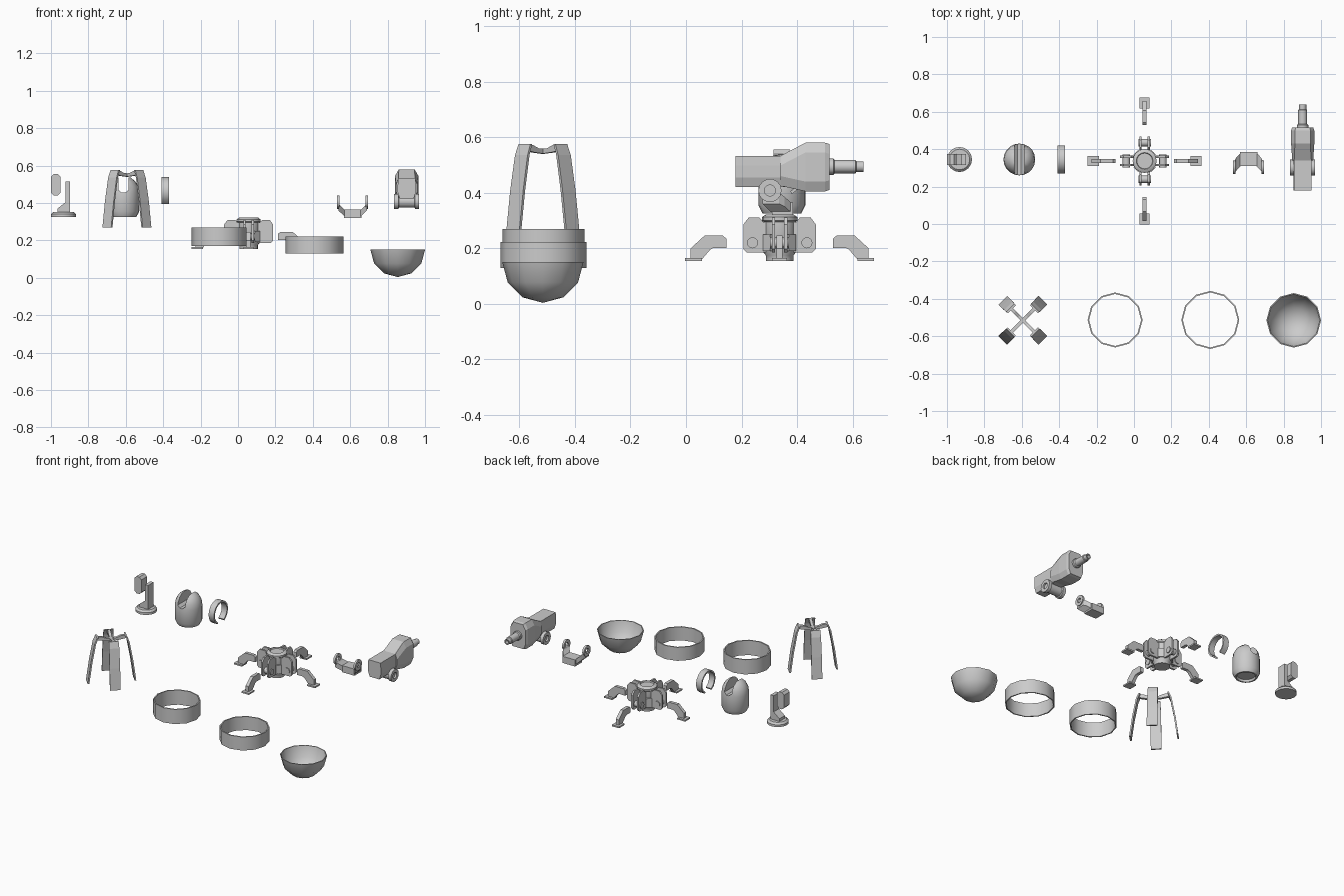
import bpy, bmesh, math
from mathutils import Matrix, Vector

if "Cube" in bpy.data.objects:
    bpy.data.objects.remove(bpy.data.objects["Cube"])

T, RZ = Matrix.Translation, lambda a: Matrix.Rotation(math.radians(a), 4, 'Z')
X_AXIS = Matrix(((0, 0, 1, 0), (1, 0, 0, 0), (0, 1, 0, 0), (0, 0, 0, 1)))   # local z -> world x
UPRIGHT = Matrix.Rotation(math.pi / 2, 4, 'X')                              # xy profile -> xz plane


def finish(name, bm, m=Matrix(), smooth=None):
    bmesh.ops.remove_doubles(bm, verts=bm.verts, dist=1e-5)
    bm.transform(m)
    bmesh.ops.recalc_face_normals(bm, faces=bm.faces)
    me = bpy.data.meshes.new(name)
    bm.to_mesh(me)
    bm.free()
    ob = bpy.data.objects.new(name, me)
    bpy.context.collection.objects.link(ob)
    if smooth:
        bpy.ops.object.select_all(action='DESELECT')
        ob.select_set(True)
        bpy.context.view_layer.objects.active = ob
        bpy.ops.object.shade_smooth_by_angle(angle=math.radians(smooth))
    return ob


def loft(name, sections, m=Matrix()):
    bm = bmesh.new()
    rows = [[bm.verts.new(p) for p in s] for s in sections]
    n = len(rows[0])
    for a, b in zip(rows, rows[1:]):
        for i in range(n):
            bm.faces.new((a[i], a[(i + 1) % n], b[(i + 1) % n], b[i]))
    bm.faces.new(rows[0])
    bm.faces.new(rows[-1])
    return finish(name, bm, m)


def prism(name, pts, depth, m=Matrix()):
    """Profile in xz, extruded evenly along y."""
    return loft(name, [[(x, s * depth / 2, z) for x, z in pts] for s in (-1, 1)], m)


def box(name, lo, hi, m=Matrix()):
    pts = [(lo[0], lo[2]), (hi[0], lo[2]), (hi[0], hi[2]), (lo[0], hi[2])]
    return prism(name, pts, hi[1] - lo[1], m @ T((0, (lo[1] + hi[1]) / 2, 0)))


def lathe(name, prof, m, seg=16, start=0, span=360, smooth=40):
    """Closed (r, z) profile turned about z, optionally through part of a turn."""
    bm = bmesh.new()
    full, n = span == 360, len(prof)
    rows = []
    for k in range(seg if full else seg + 1):
        a = math.radians(start + span * k / seg)
        rows.append([bm.verts.new((r * math.cos(a), r * math.sin(a), z)) for r, z in prof])
    pairs = zip(rows, rows[1:] + rows[:1]) if full else zip(rows, rows[1:])
    for a, b in pairs:
        for i in range(n):
            j = (i + 1) % n
            if prof[i][0] > 0 or prof[j][0] > 0:
                bm.faces.new((a[i], a[j], b[j], b[i]))
    if not full:
        bm.faces.new(rows[0])
        bm.faces.new(rows[-1])
    bmesh.ops.dissolve_degenerate(bm, edges=bm.edges, dist=1e-6)
    return finish(name, bm, m, smooth)


def disc(name, r, z0, z1, m, seg=16):
    return lathe(name, [(0, z0), (r, z0), (r, z1), (0, z1)], m, seg)


# Bowl shell
R, t = 0.146, 0.006
ang = [math.radians(a) for a in (0, 30, 60, 90)]
outer = [(max(R * math.cos(a), 0) if a < 1.5 else 0, -R * math.sin(a)) for a in ang]
inner = [(r * (R - t) / R, z * (R - t) / R) for r, z in reversed(outer)]
lathe('bowl_shell', outer + inner, T((0.854, -0.515, 0.15)), 12)

# Two loose bands
for name, x, r, z0, z1 in (('upper_band', -0.101, 0.147, 0.17, 0.27),
                           ('lower_band', 0.408, 0.155, 0.13, 0.222)):
    lathe(name, [(r - 0.008, z0), (r, z0), (r, z1), (r - 0.008, z1)], T((x, -0.513, 0)), 12)

# Four-strap cage joined by a cross
for k in range(4):
    m = T((-0.594, -0.515, 0)) @ RZ(45 + 90 * k)
    path = [(0.152, 0.27, 0.033), (0.133, 0.41, 0.033), (0.11, 0.535, 0.032), (0.094, 0.575, 0.03)]
    loft(f'cage_strap_{k}', [[(r, -w, z), (r, w, z), (r - 0.01, w, z), (r - 0.01, -w, z)]
                             for r, z, w in path], m)
    prism(f'cage_arm_{k}', [(0, 0.54), (0.05, 0.545), (0.1, 0.555), (0.094, 0.575),
                            (0.06, 0.572), (0.03, 0.56), (0, 0.558)], 0.018, m)

# Pedestal with post and rounded slab
P = T((-0.933, 0.345, 0))
lathe('pedestal_base', [(0, 0.325), (0.067, 0.325), (0.067, 0.34), (0.055, 0.352), (0, 0.352)], P)
prism('pedestal_neck', [(-0.032, 0.35), (0.035, 0.35), (0.035, 0.515), (0.012, 0.515),
                        (0.012, 0.405), (-0.032, 0.37)], 0.058, P)
prism('rounded_slab', [(-0.067, 0.455), (-0.052, 0.44), (-0.03, 0.44), (-0.015, 0.455),
                       (-0.015, 0.54), (-0.03, 0.555), (-0.052, 0.555), (-0.067, 0.54)], 0.06, P)

# Capsule housing with a slot through its dome
C = T((-0.613, 0.345, 0))
cap = lathe('capsule_housing', [(0, 0.34), (0.055, 0.34), (0.06, 0.326), (0.07, 0.326), (0.085, 0.355),
                                (0.085, 0.45), (0.08, 0.485), (0.064, 0.515), (0.04, 0.535), (0, 0.542)], C, 20)
slot = prism('slot_cutter', [(-0.027, 0.47), (-0.01, 0.455), (0.01, 0.455), (0.027, 0.47),
                             (0.027, 0.6), (-0.027, 0.6)], 0.3, C)
slot.hide_render = True
slot.hide_set(True)
cut = cap.modifiers.new('slot', 'BOOLEAN')
cut.object, cut.operation, cut.solver = slot, 'DIFFERENCE', 'EXACT'
bpy.context.view_layer.objects.active = cap
bpy.ops.object.modifier_apply(modifier='slot')
bpy.data.objects.remove(slot, do_unlink=True)

# Open ring
lathe('open_ring', [(0.065, -0.02), (0.076, -0.02), (0.076, 0.02), (0.065, 0.02)],
      T((-0.39, 0.345, 0.462)) @ X_AXIS, 14, -62, 304)

# Central hub
H = T((0.057, 0.337, 0))
lathe('hub_core', [(0, 0.155), (0.05, 0.155), (0.05, 0.175), (0.058, 0.185), (0.058, 0.295), (0.064, 0.3),
                   (0.064, 0.312), (0.05, 0.322), (0.045, 0.322), (0.042, 0.314), (0, 0.314)], H)
for k in range(4):
    m = H @ RZ(90 * k)
    # Hinge cheeks with pin
    for s in (-1, 1):
        prism(f'hinge_cheek_{k}_{s}', [(0.045, 0.185), (0.118, 0.185), (0.131, 0.198), (0.131, 0.285),
                                       (0.112, 0.31), (0.072, 0.31), (0.06, 0.295), (0.045, 0.295)],
              0.012, m @ T((0, s * 0.022, 0)))
    disc(f'hinge_pin_{k}', 0.02, -0.034, 0.034, m @ T((0.098, 0, 0.22)) @ UPRIGHT, 12)
    # Facing block between neighbouring hinges
    box(f'hub_block_{k}', (0.035, -0.018, 0.19), (0.066, 0.018, 0.25), m @ RZ(45))
    # Leg and foot, pulled away from the hub
    off = m @ T((0 if k % 2 else -0.035, 0, 0))
    prism(f'leg_{k}', [(0.192, 0.235), (0.205, 0.246), (0.27, 0.246), (0.32, 0.2), (0.32, 0.16),
                       (0.28, 0.16), (0.25, 0.195), (0.238, 0.202), (0.192, 0.202)], 0.022, off)
    box(f'foot_{k}', (0.28, -0.027, 0.155), (0.34, 0.027, 0.165), off)

# Yoke
Y = T((0.613, 0, 0))
prism('yoke_base', [(-0.047, 0.32), (0.047, 0.32), (0.047, 0.365), (-0.047, 0.365)], 0.075, Y @ T((0, 0.347, 0)))
for s in (-1, 1):
    loft(f'yoke_link_{s}', [[(s * x, y, z) for y, z in ((y0, z0), (y1, z0), (y1, z1), (y0, z1))]
                            for x, y0, y1, z0, z1 in ((0.04, 0.312, 0.383, 0.325, 0.36),
                                                      (0.066, 0.285, 0.355, 0.35, 0.385),
                                                      (0.076, 0.275, 0.335, 0.36, 0.4))], Y)
    lathe(f'yoke_eye_{s}', [(0.016, -0.007), (0.036, -0.007), (0.036, 0.007), (0.016, 0.007)],
          Y @ T((s * 0.076, 0.303, 0.405)) @ X_AXIS, 12)

# Cannon body: hexagonal sections along y
G = T((0.902, 0, 0))


def section(y, top, bot, wt, wm):
    half = [(wt, top), (wm, top - 0.035), (wm, bot + 0.035), (wm * 0.75, bot)]
    return [(x, y, z) for x, z in half] + [(-x, y, z) for x, z in reversed(half)]


loft('cannon_rear', [section(0.178, 0.533, 0.42, 0.046, 0.048), section(0.37, 0.533, 0.42, 0.046, 0.048)], G)
loft('cannon_front', [section(0.34, 0.533, 0.425, 0.044, 0.056), section(0.43, 0.58, 0.405, 0.042, 0.062),
                      section(0.5, 0.58, 0.405, 0.042, 0.062), section(0.517, 0.575, 0.41, 0.036, 0.056)], G)
B = G @ T((0, 0, 0.494)) @ Matrix.Rotation(-math.pi / 2, 4, 'X')
lathe('barrel', [(0, 0.5), (0.03, 0.5), (0.03, 0.53), (0.024, 0.535), (0.024, 0.61), (0.019, 0.613),
                 (0.019, 0.638), (0.012, 0.638), (0.012, 0.6), (0, 0.6)], B, 12)
# Pivot tube with flanged ends
V = G @ T((0, 0.302, 0.408)) @ X_AXIS
lathe('pivot_tube', [(0.02, -0.067), (0.042, -0.067), (0.042, -0.045), (0.034, -0.042), (0.034, 0.042),
                     (0.042, 0.045), (0.042, 0.067), (0.02, 0.067), (0.02, 0.055), (0, 0.055),
                     (0, -0.055), (0.02, -0.055)], V, 14)
